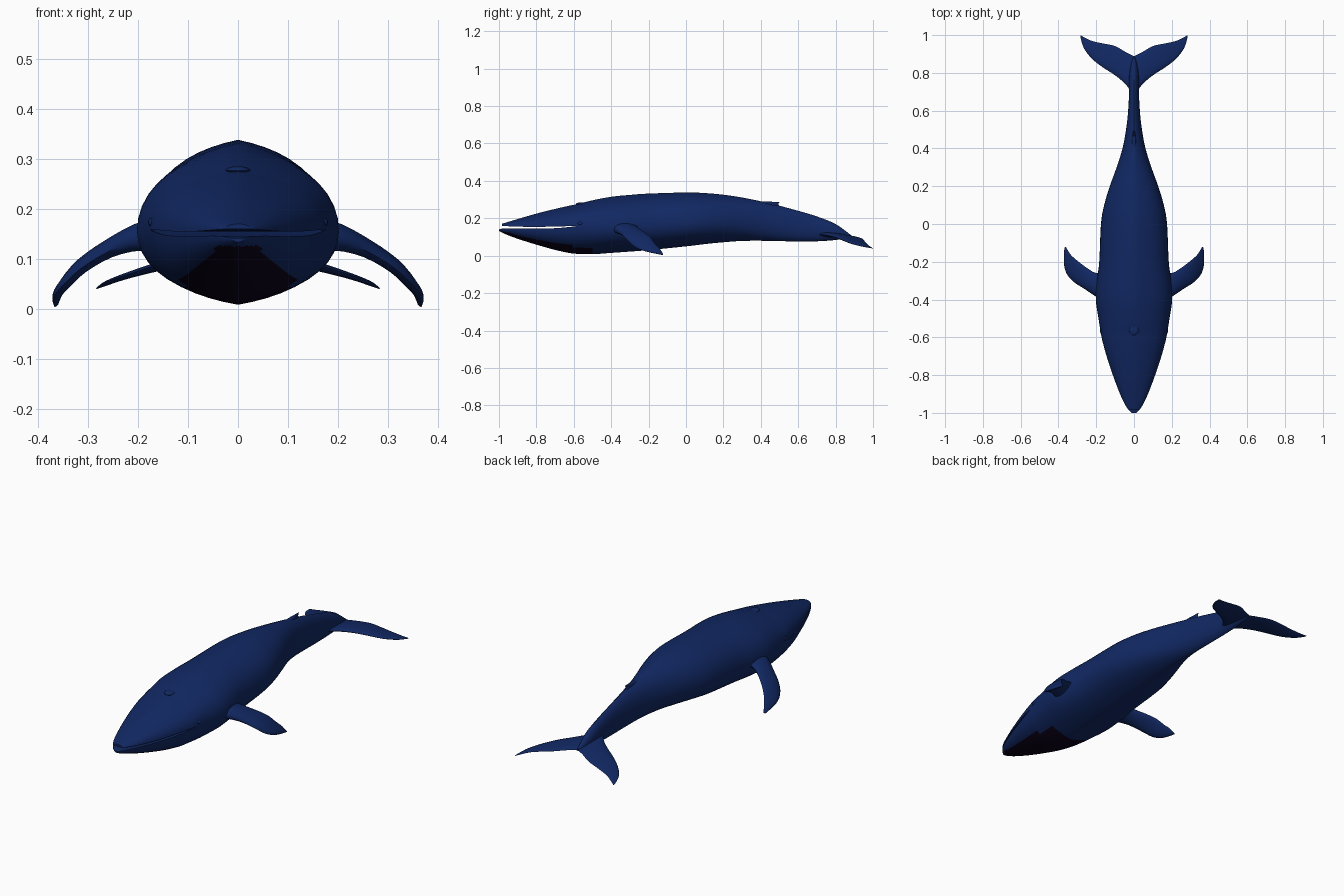
import bpy, bmesh, math
from mathutils import Vector

if "Cube" in bpy.data.objects:
    bpy.data.objects.remove(bpy.data.objects["Cube"])


def material(name, rgb):
    m = bpy.data.materials.new(name)
    m.diffuse_color = (*rgb, 1)
    m.use_nodes = True
    m.node_tree.nodes["Principled BSDF"].inputs["Base Color"].default_value = m.diffuse_color
    return m


BLUE = material("deep_blue", (0.0055, 0.021, 0.125))
DARK = material("throat_dark", (0.004, 0.001, 0.011))


def finish(name, bm, angle=50):
    """Turn a bmesh into a smooth-shaded object."""
    bmesh.ops.remove_doubles(bm, verts=bm.verts, dist=0.0004)
    bmesh.ops.recalc_face_normals(bm, faces=bm.faces)
    me = bpy.data.meshes.new(name)
    bm.to_mesh(me)
    bm.free()
    me.materials.append(BLUE)
    me.materials.append(DARK)
    ob = bpy.data.objects.new(name, me)
    bpy.context.collection.objects.link(ob)
    bpy.ops.object.select_all(action='DESELECT')
    bpy.context.view_layer.objects.active = ob
    ob.select_set(True)
    bpy.ops.object.shade_smooth_by_angle(angle=math.radians(angle))
    return ob


def resample(rows, n):
    """Catmull-Rom interpolation of station rows."""
    out = []
    for i in range(len(rows) - 1):
        a, b, c, d = (rows[max(0, min(len(rows) - 1, i + k))] for k in (-1, 0, 1, 2))
        for s in range(n):
            t = s / n
            out.append([0.5 * (2 * q + (r - p) * t + (2 * p - 5 * q + 4 * r - w) * t * t
                               + (3 * q - p - 3 * r + w) * t ** 3)
                        for p, q, r, w in zip(a, b, c, d)])
    return out + [list(rows[-1])]


def skin(bm, rings, closed):
    """Join successive rows of vertices with quads."""
    loops = [[bm.verts.new(p) for p in r] for r in rings]
    n = len(loops[0])
    for a, b in zip(loops, loops[1:]):
        for j in range(n if closed else n - 1):
            k = (j + 1) % n
            bm.faces.new((a[j], a[k], b[k], b[j]))
    return loops


# Body stations: y, half width, top, bottom, upper lip, lower lip
STATIONS = [
    (-1.0, .012, .167, .133, .159, .141), (-.98, .032, .172, .122, .159, .145),
    (-.94, .056, .184, .105, .157, .146), (-.88, .082, .202, .084, .155, .145),
    (-.80, .112, .225, .059, .154, .145), (-.70, .145, .250, .031, .156, .147),
    (-.62, .167, .268, .014, .158, .154), (-.58, .175, .276, .010, .158, .158),
    (-.50, .188, .296, .008, .156, .156), (-.40, .202, .315, .015, .155, .155),
    (-.30, .197, .325, .022, .158, .158), (-.20, .184, .332, .030, .162, .162),
    (0, .175, .338, .050, .172, .172), (.10, .158, .335, .062, .180, .180),
    (.20, .128, .326, .072, .185, .185), (.30, .092, .311, .079, .185, .185),
    (.40, .061, .291, .080, .178, .178), (.50, .042, .267, .078, .168, .168),
    (.60, .031, .240, .076, .155, .155), (.70, .026, .210, .077, .140, .140),
    (.80, .024, .169, .084, .120, .120), (.885, .006, .108, .096, .102, .102)]

SEG = 20
rows = resample(STATIONS, 4)
bm = bmesh.new()
for upper in (True, False):
    rings, roof = [], []
    for y, w, top, bottom, up, low in rows:
        seam = up if upper else max(low, bottom) if y < -.58 else up
        tip = top if upper else bottom
        yy = max(y, -.985) if upper else y
        ring = []
        for j in range(SEG + 1):
            a = math.pi * j / SEG
            s = math.sin(a)
            # a slight keel along the centre line
            s *= 1 - .05 * (1 - abs(math.cos(a))) * abs(math.cos(a)) * 4
            ring.append((w * math.cos(a), yy, seam + (tip - seam) * s))
        rings.append(ring)
        if y < -.575:
            roof.append([(w * (1 - 2 * k / 6), yy, seam) for k in range(7)])
    loops = skin(bm, rings, False)
    # palate and mouth floor
    skin(bm, roof, False)
    bm.faces.new(loops[0])
    bm.faces.new(loops[-1])
# dark throat patch under the lower jaw
for f in bm.faces:
    c = f.calc_center_median()
    if c.y < -.5 and c.z < .125 and abs(c.x) < min(.11, .04 + .95 * (.125 - c.z)):
        f.material_index = 1
bmesh.ops.dissolve_degenerate(bm, dist=0.0002, edges=bm.edges)
finish("whale_body", bm)


def blade(name, stations, side, sub=3):
    """Foil loft from (leading point, trailing point, half thickness) rows."""
    rows = resample(stations, sub)
    bm = bmesh.new()
    rings = []
    for i, r in enumerate(rows):
        lead, trail, t = Vector(r[:3]), Vector(r[3:6]), r[6]
        p, q = rows[max(i - 1, 0)], rows[min(i + 1, len(rows) - 1)]
        span = Vector([q[k] + q[k + 3] - p[k] - p[k + 3] for k in range(3)])
        chord = trail - lead
        normal = span.cross(chord).normalized()
        ring = []
        for j in range(14):
            a = 2 * math.pi * j / 14
            u = (1 - math.cos(a)) / 2
            v = lead + chord * u + normal * t * math.sin(a) * (1.25 - .6 * u)
            ring.append((v.x * side, v.y, v.z))
        rings.append(ring)
    loops = skin(bm, rings, True)
    bm.faces.new(loops[0])
    bm.faces.new(loops[-1])
    return finish(name, bm)


FLIPPER = [
    (.15, -.41, .140, .15, -.24, .150, .042), (.20, -.385, .137, .20, -.26, .152, .028),
    (.26, -.345, .114, .26, -.225, .128, .018), (.315, -.31, .080, .305, -.19, .098, .015),
    (.352, -.27, .045, .333, -.165, .064, .012), (.369, -.21, .022, .350, -.14, .037, .008),
    (.368, -.125, .004, .360, -.122, .009, .002)]
FLUKE = [
    (0, .67, .118, 0, .888, .102, .014), (.04, .735, .113, .04, .908, .100, .012),
    (.10, .787, .102, .10, .942, .091, .010), (.16, .826, .088, .16, .955, .078, .008),
    (.22, .872, .069, .22, .968, .063, .006), (.265, .93, .053, .258, .985, .049, .004),
    (.284, .99, .041, .282, .999, .040, .001)]
# Dorsal fin grows upward from the rear of the back
DORSAL = [
    (0, .36, .285, 0, .515, .255, .012), (0, .42, .289, 0, .494, .272, .008),
    (0, .475, .288, 0, .50, .288, .002)]

for side, label in ((1, "right"), (-1, "left")):
    blade(label + "_flipper", FLIPPER, side)
    blade(label + "_tail_fluke", FLUKE, side)
blade("dorsal_fin", DORSAL, 1)


def bump(name, loc, scale):
    """Small smooth swelling on the skin."""
    bm = bmesh.new()
    bmesh.ops.create_uvsphere(bm, u_segments=12, v_segments=8, radius=1)
    for v in bm.verts:
        v.co = Vector([loc[k] + v.co[k] * scale[k] for k in range(3)])
    finish(name, bm)


# Blowhole ridge and eye bulges
bump("blowhole", (0, -.56, .277), (.025, .03, .008))
for side, label in ((1, "right"), (-1, "left")):
    bump(label + "_eye", (.172 * side, -.565, .173), (.008, .016, .009))
